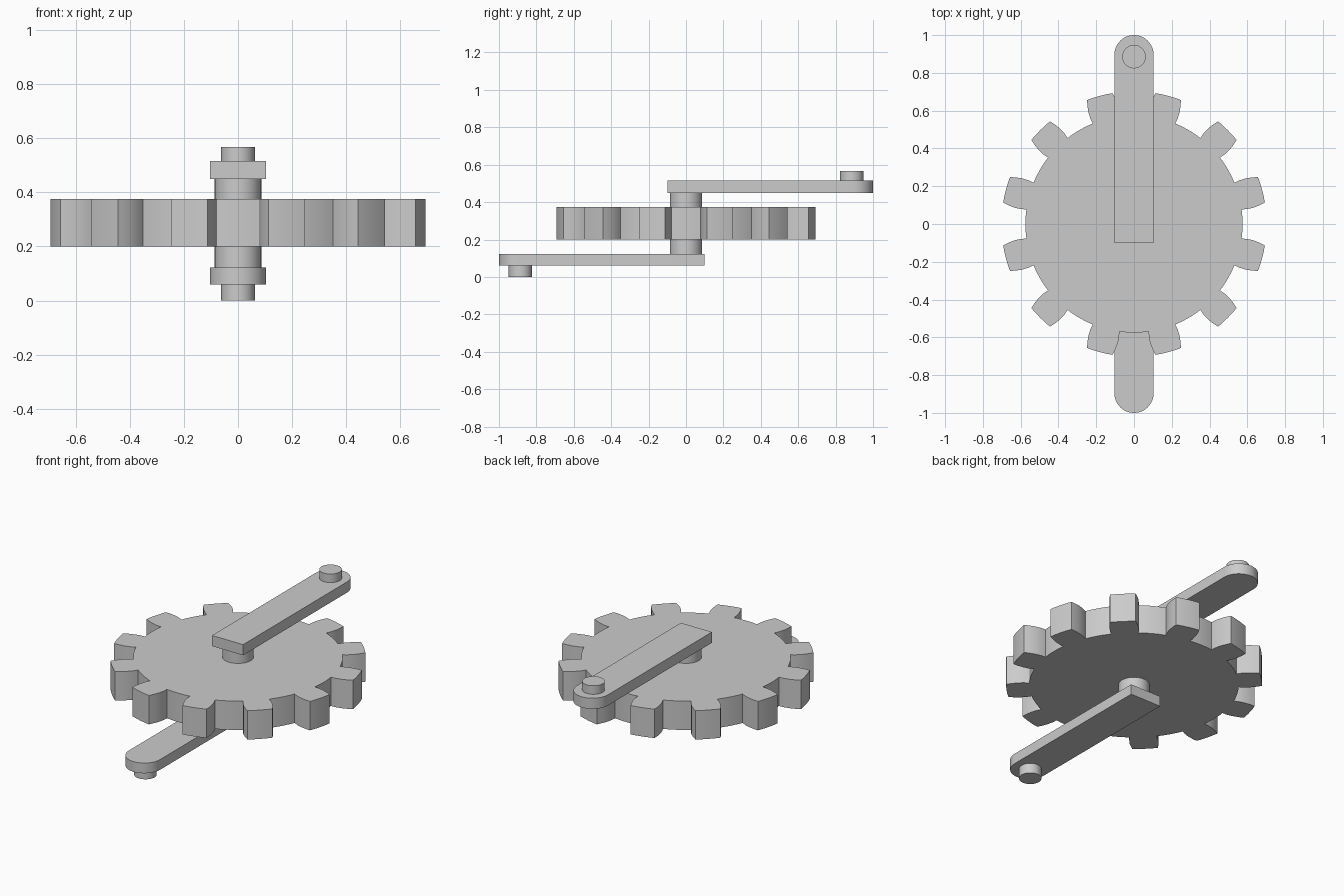
import bpy, bmesh
from math import radians, sin, cos, pi, atan2, hypot

if "Cube" in bpy.data.objects:
    bpy.data.objects.remove(bpy.data.objects["Cube"])

# Single grey material
grey = bpy.data.materials.new("plain grey")
grey.use_nodes = True
colour = (0.6, 0.6, 0.6, 1)
grey.diffuse_color = colour
grey.node_tree.nodes["Principled BSDF"].inputs["Base Color"].default_value = colour


def extrude_profile(name, points, z0, z1):
    """Solid made by lifting a closed outline from z0 to z1."""
    bm = bmesh.new()
    face = bm.faces.new([bm.verts.new((x, y, z0)) for x, y in points])
    lifted = bmesh.ops.extrude_face_region(bm, geom=[face], use_keep_orig=True)
    top = [v for v in lifted["geom"] if isinstance(v, bmesh.types.BMVert)]
    bmesh.ops.translate(bm, verts=top, vec=(0, 0, z1 - z0))
    bmesh.ops.recalc_face_normals(bm, faces=bm.faces)
    mesh = bpy.data.meshes.new(name)
    bm.to_mesh(mesh)
    bm.free()
    obj = bpy.data.objects.new(name, mesh)
    bpy.context.collection.objects.link(obj)
    mesh.materials.append(grey)
    bpy.ops.object.select_all(action='DESELECT')
    obj.select_set(True)
    bpy.context.view_layer.objects.active = obj
    bpy.ops.object.shade_smooth_by_angle(angle=radians(30))
    return obj


def arc(radius, start, end, steps, cy=0):
    return [(radius * cos(start + (end - start) * i / steps),
             cy + radius * sin(start + (end - start) * i / steps))
            for i in range(steps + 1)]


def circle(radius, cy=0, sides=48):
    return arc(radius, 0, 2 * pi, sides, cy)[:-1]


# Gear wheel: bulged tooth flanks, given as (distance along tooth, half width)
TEETH = 12
ROOT, TIP = 0.575, 0.702
flank = [(0.57, 0.073), (0.60, 0.079), (0.635, 0.08), (0.67, 0.076), (0.698, 0.07)]
polar = [(hypot(a, w), atan2(w, a)) for a, w in flank]
outline = []
for k in range(TEETH):
    mid = 2 * pi * (k + 0.5) / TEETH
    outline += [(r * cos(mid - t), r * sin(mid - t)) for r, t in polar]
    tip_half, root_half = polar[-1][1], polar[0][1]
    outline += arc(TIP, mid - tip_half, mid + tip_half, 6)[1:-1]
    outline += [(r * cos(mid + t), r * sin(mid + t)) for r, t in reversed(polar)]
    gap_end = mid + 2 * pi / TEETH - root_half
    outline += arc(ROOT, mid + root_half, gap_end, 6)[1:-1]
extrude_profile("gear_wheel", outline, 0.20, 0.375)

# Axle through the gear
extrude_profile("axle", circle(0.086), 0.12, 0.455)

# Crank arms with one rounded end, and their pedal pins
HALF = 0.104
for label, side, arm_z, pin_z in (("upper", 1, (0.45, 0.515), (0.51, 0.567)),
                                  ("lower", -1, (0.06, 0.122), (0.0, 0.065))):
    shape = [(-HALF, -0.1), (HALF, -0.1)] + arc(HALF, 0, pi, 24, 1 - HALF)
    extrude_profile(label + "_crank_arm", [(x, side * y) for x, y in shape], *arm_z)
    extrude_profile(label + "_pedal_pin", circle(0.062, side * 0.886), *pin_z)
